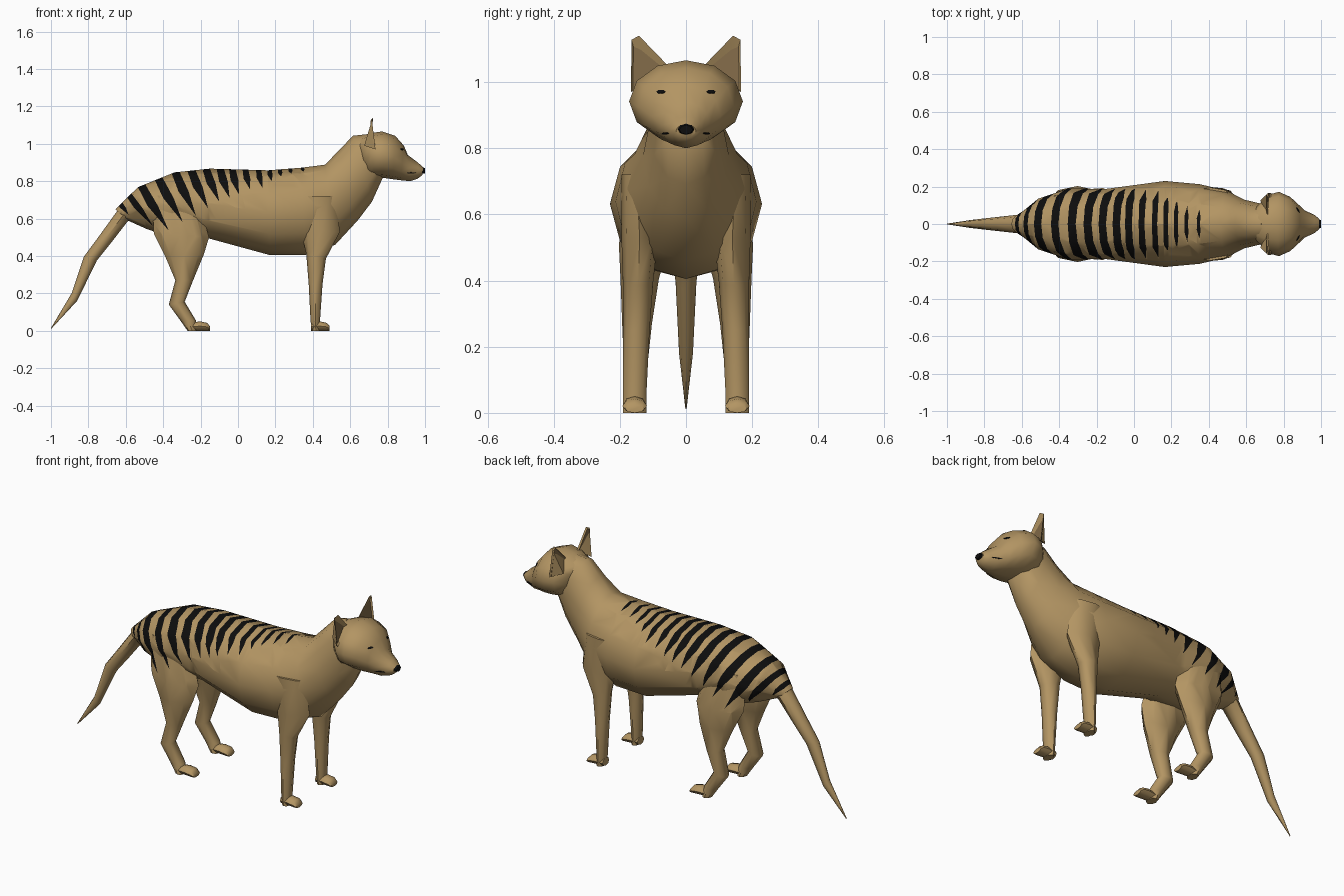
import bpy, bmesh, math
from mathutils import Vector, Matrix
from mathutils.bvhtree import BVHTree


def material(name, rgb):
    m = bpy.data.materials.new(name)
    m.diffuse_color = (*rgb, 1)
    return m


FUR = material("tan fur", (0.45, 0.30, 0.125))
BLACK = material("black", (0.004, 0.004, 0.004))
EAR = material("inner ear brown", (0.22, 0.145, 0.065))


def loft(rows, sides):
    """Skin oval rings; row = x,z of one edge, x,z of the opposite edge, half width, y."""
    bm = bmesh.new()
    rings = []
    for x1, z1, x2, z2, w, y in rows:
        c = Vector(((x1 + x2) / 2, y, (z1 + z2) / 2))
        a = Vector(((x1 - x2) / 2, 0, (z1 - z2) / 2))
        ring = []
        for i in range(sides):
            t = 2 * math.pi * i / sides
            ring.append(bm.verts.new(c + a * math.cos(t) + Vector((0, w * math.sin(t), 0))))
        rings.append(ring)
    for r, s in zip(rings, rings[1:]):
        for i in range(sides):
            j = (i + 1) % sides
            bm.faces.new((r[i], r[j], s[j], s[i]))
    bm.faces.new(rings[0])
    bm.faces.new(rings[-1])
    bmesh.ops.recalc_face_normals(bm, faces=bm.faces)
    return bm


def finish(bm, name, mats, mirror=False, angle=50):
    for f in bm.faces:
        f.smooth = True
    for e in bm.edges:
        e.smooth = e.calc_face_angle(0) < math.radians(angle)
    me = bpy.data.meshes.new(name)
    bm.to_mesh(me)
    bm.free()
    for m in mats:
        me.materials.append(m)
    ob = bpy.data.objects.new(name, me)
    bpy.context.collection.objects.link(ob)
    if mirror:
        mod = ob.modifiers.new("mirror", 'MIRROR')
        mod.use_axis = (False, True, False)
        mod.use_mirror_merge = False
    return ob


# stripes: top x, top z, tip x, tip z, half width
STRIPES = [
    (-0.635, 0.69, -0.585, 0.62, 0.016),
    (-0.585, 0.73, -0.455, 0.56, 0.022),
    (-0.515, 0.775, -0.37, 0.535, 0.028),
    (-0.425, 0.815, -0.295, 0.58, 0.028),
    (-0.335, 0.85, -0.225, 0.615, 0.027),
    (-0.25, 0.86, -0.16, 0.655, 0.026),
    (-0.17, 0.866, -0.10, 0.69, 0.024),
    (-0.095, 0.866, -0.045, 0.71, 0.023),
    (-0.03, 0.864, 0.005, 0.73, 0.021),
    (0.04, 0.862, 0.065, 0.755, 0.018),
    (0.11, 0.860, 0.13, 0.765, 0.016),
    (0.17, 0.858, 0.18, 0.80, 0.013),
    (0.225, 0.862, 0.23, 0.825, 0.012),
    (0.28, 0.866, 0.285, 0.84, 0.011),
    (0.345, 0.872, 0.35, 0.85, 0.010),
]


def cut_stripes(bm):
    """Cut each kite-shaped stripe through the surface and blacken the faces inside it."""
    bmesh.ops.triangulate(bm, faces=bm.faces)
    for xt, zt, xb, zb, hw in STRIPES:
        xm, zm = xt * 0.55 + xb * 0.45 - hw * 0.2, zt * 0.55 + zb * 0.45
        planes = []
        for s in (1, -1):
            pts = [Vector((xt + s * hw * 0.85, 0, zt)), Vector((xm + s * hw, 0, zm)),
                   Vector((xb, 0, zb))]
            for a, b in zip(pts, pts[1:]):
                planes.append((b, Vector((s * (a.z - b.z), 0, s * (b.x - a.x))).normalized()))
        x0, x1 = min(xt, xb) - 0.06, max(xt, xb) + 0.06
        for co, no in planes:
            faces = [f for f in bm.faces
                     if max(v.co.x for v in f.verts) > x0
                     and min(v.co.x for v in f.verts) < x1
                     and max(v.co.z for v in f.verts) > zb]
            geom = faces + list({e for f in faces for e in f.edges}) \
                + list({v for f in faces for v in f.verts})
            bmesh.ops.bisect_plane(bm, geom=geom, dist=1e-5, plane_co=co, plane_no=no)
        for f in bm.faces:
            c = f.calc_center_median()
            if all((c - co).dot(no) < 0 for co, no in planes):
                f.material_index = 1


# torso and neck
torso = loft([
    (-0.655, 0.65, -0.59, 0.59, 0.045, 0),
    (-0.535, 0.768, -0.49, 0.545, 0.135, 0),
    (-0.34, 0.847, -0.36, 0.50, 0.190, 0),
    (-0.15, 0.867, -0.16, 0.495, 0.187, 0),
    (0.16, 0.858, 0.17, 0.405, 0.230, 0),
    (0.34, 0.872, 0.36, 0.405, 0.213, 0),
    (0.465, 0.888, 0.52, 0.46, 0.180, 0),
    (0.54, 0.965, 0.64, 0.59, 0.130, 0),
    (0.615, 1.043, 0.716, 0.69, 0.112, 0),
    (0.68, 1.05, 0.775, 0.82, 0.100, 0)], 12)
cut_stripes(torso)
finish(torso, "torso", [FUR, BLACK])

# head
head = loft([
    (0.64, 1.035, 0.70, 0.80, 0.105, 0),
    (0.70, 1.055, 0.73, 0.82, 0.155, 0),
    (0.77, 1.066, 0.78, 0.817, 0.172, 0),
    (0.84, 1.043, 0.83, 0.81, 0.145, 0),
    (0.887, 0.99, 0.87, 0.805, 0.105, 0),
    (0.908, 0.94, 0.92, 0.80, 0.072, 0),
    (0.965, 0.897, 0.96, 0.813, 0.050, 0),
    (0.990, 0.873, 0.985, 0.832, 0.030, 0)], 12)
tree = BVHTree.FromBMesh(head)
finish(head, "head", [FUR])

# nose
finish(loft([(0.975, 0.880, 0.975, 0.840, 0.030, 0),
             (1.0, 0.870, 1.0, 0.842, 0.020, 0)], 8), "nose", [BLACK])


# eyes and mouth lines: thin plates laid on the head
def face_plate(name, origin, ray, length, height):
    hit, normal, _, _ = tree.ray_cast(Vector(origin), Vector(ray))
    side = Vector((0, 0, 1)).cross(normal).normalized()
    rot = Matrix((side, normal.cross(side), normal)).transposed().to_4x4()
    bm = bmesh.new()
    bmesh.ops.create_cone(bm, cap_ends=True, segments=8, radius1=1, radius2=1, depth=1,
                          matrix=Matrix.Translation(hit) @ rot
                          @ Matrix.Diagonal((length, height, 0.006, 1)))
    finish(bm, name, [BLACK], mirror=True)


face_plate("eyes", (2, 0.075, 0.97), (-1, 0, 0), 0.016, 0.006)
face_plate("mouth_line", (0.925, 1, 0.845), (0, -1, 0), 0.028, 0.003)

# ears: flat-backed cups with a sunken inner face
ear = bmesh.new()
inner, outer, back, tip_in, tip_out = [ear.verts.new(p) for p in (
    (0.715, 0.050, 1.045), (0.735, 0.166, 0.97), (0.675, 0.125, 0.99),
    (0.722, 0.142, 1.14), (0.716, 0.165, 1.128))]
front = ear.faces.new((inner, outer, tip_out, tip_in))
for tri in ((inner, tip_in, back), (back, tip_in, tip_out), (back, tip_out, outer),
            (inner, back, outer)):
    ear.faces.new(tri)
bmesh.ops.recalc_face_normals(ear, faces=ear.faces)
bmesh.ops.inset_region(ear, faces=[front], thickness=0.008, depth=-0.008)
front.material_index = 1
finish(ear, "ears", [FUR, EAR], mirror=True, angle=30)

# tail
finish(loft([
    (-0.60, 0.69, -0.53, 0.60, 0.060, 0),
    (-0.645, 0.642, -0.59, 0.585, 0.050, 0),
    (-0.74, 0.51, -0.675, 0.475, 0.040, 0),
    (-0.825, 0.395, -0.755, 0.375, 0.031, 0),
    (-0.89, 0.20, -0.86, 0.16, 0.021, 0),
    (-1.0, 0.015, -0.997, 0.012, 0.002, 0)], 8), "tail", [FUR])

# front legs
finish(loft([
    (0.52, 0.72, 0.30, 0.72, 0.045, 0.150),
    (0.545, 0.53, 0.34, 0.52, 0.055, 0.140),
    (0.470, 0.385, 0.365, 0.41, 0.046, 0.145),
    (0.452, 0.25, 0.378, 0.25, 0.040, 0.150),
    (0.438, 0.05, 0.388, 0.05, 0.035, 0.155),
    (0.438, 0.0, 0.395, 0.0, 0.035, 0.155)], 8), "front_legs", [FUR], mirror=True)

# hind legs, stripes run on over the thighs
hind = loft([
    (-0.22, 0.74, -0.46, 0.72, 0.045, 0.120),
    (-0.155, 0.50, -0.45, 0.52, 0.075, 0.128),
    (-0.182, 0.41, -0.39, 0.40, 0.058, 0.140),
    (-0.24, 0.27, -0.335, 0.27, 0.045, 0.148),
    (-0.285, 0.155, -0.37, 0.14, 0.036, 0.152),
    (-0.225, 0.055, -0.308, 0.055, 0.034, 0.155),
    (-0.22, 0.0, -0.27, 0.0, 0.034, 0.155)], 8)
cut_stripes(hind)
finish(hind, "hind_legs", [FUR, BLACK], mirror=True)

# paws
for name, dx in (("front_paws", 0), ("hind_paws", -0.64)):
    finish(loft([(x + dx, z, x + dx, 0, w, 0.155) for x, z, w in (
        (0.39, 0.045, 0.030), (0.44, 0.05, 0.035), (0.475, 0.042, 0.037),
        (0.49, 0.025, 0.030))], 8), name, [FUR], mirror=True)
